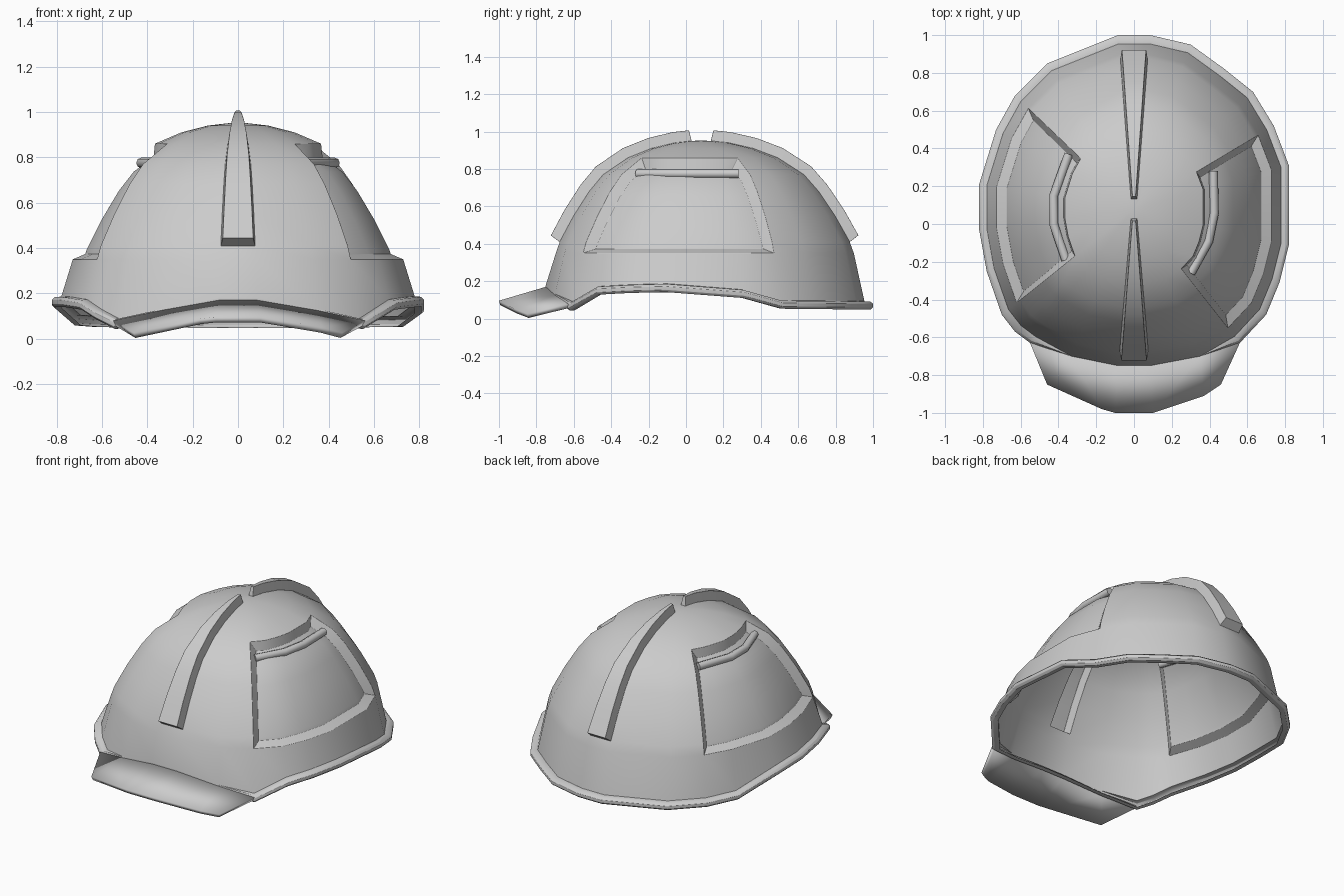
import bpy, bmesh
from mathutils import Vector

if "Cube" in bpy.data.objects:
    bpy.data.objects.remove(bpy.data.objects["Cube"])

CY = 0.08  # centre of the dome, all columns radiate from here

# Rim outline seen from above, clockwise from the back
RIGHT = [(.085, 1.0), (.3, .95), (.48, .82), (.63, .70), (.74, .52), (.82, .31), (.82, -.11),
         (.77, -.31), (.70, -.48), (.56, -.63), (.35, -.70), (.085, -.75)]
LEFT = [(-.085, -.75), (-.33, -.70), (-.55, -.63), (-.63, -.57), (-.70, -.48), (-.78, -.25),
        (-.82, -.03), (-.82, .21), (-.73, .50), (-.63, .68), (-.46, .85), (-.085, 1.0)]
OUTLINE = RIGHT + LEFT
# Dome profile: radius ratio and height
DOME = [(.935, .35), (.91, .41), (.82, .55), (.72, .68), (.63, .77), (.47, .86),
        (.32, .91), (.17, .94), (.06, .95)]
# Rim height along y
RIM_Z = [(-.75, .17), (-.70, .125), (-.63, .08), (-.57, .12), (-.48, .165), (-.2, .18),
         (.2, .175), (.3, .15), (.52, .09), (1.0, .085)]


def rim_z(y):
    for (y0, z0), (y1, z1) in zip(RIM_Z, RIM_Z[1:]):
        if y <= y1:
            return z0 + (z1 - z0) * max(0, y - y0) / (y1 - y0)
    return RIM_Z[-1][1]


def finish(obj, angle):
    bpy.ops.object.select_all(action='DESELECT')
    obj.select_set(True)
    bpy.context.view_layer.objects.active = obj
    bpy.ops.object.shade_smooth_by_angle(angle=angle)


def make_object(name, bm):
    mesh = bpy.data.meshes.new(name)
    bm.to_mesh(mesh)
    bm.free()
    obj = bpy.data.objects.new(name, mesh)
    bpy.context.collection.objects.link(obj)
    return obj


# Shell: rim lip rows, then dome rows, then the crown
bm = bmesh.new()
n = len(OUTLINE)


def ring_point(i, ratio, z):
    x, y = OUTLINE[i]
    px = x * ratio
    if abs(x) < .1 and ratio < .93:          # ridge columns narrow toward the crown
        px = (.012 + .07 * ratio) * (1 if x > 0 else -1)
    return bm.verts.new((px, CY + (y - CY) * ratio, z))


rings = []
for ratio, dz in [(.95, -.035), (.985, -.037), (1, -.025), (1, -.006), (.985, .006)]:
    rings.append([ring_point(i, ratio if y > -.65 or dz < -.03 else 1, rim_z(y) + dz)
                  for i, (x, y) in enumerate(OUTLINE)])
base = [.95 if y > -.65 else 1 for x, y in OUTLINE]
rings.append([ring_point(i, base[i], rim_z(OUTLINE[i][1]) + .008) for i in range(n)])
first_dome = len(rings)
for ratio, z in DOME:
    rings.append([ring_point(i, ratio * base[i], z) for i in range(n)])
grid = {}
for r in range(len(rings) - 1):
    for i in range(n):
        j = (i + 1) % n
        grid[r, i] = bm.faces.new((rings[r][i], rings[r + 1][i], rings[r + 1][j], rings[r][j]))
apex = bm.verts.new((0, CY, .953))
for i in range(n):
    bm.faces.new((rings[-1][i], apex, rings[-1][(i + 1) % n]))
bm.normal_update()


def press(rows, cols, thickness, depth):
    faces = [grid[first_dome + r, c] for r in rows for c in cols]
    bmesh.ops.inset_region(bm, faces=faces, thickness=thickness, depth=depth, use_even_offset=True)
    bm.normal_update()


# Recessed side panels and raised front and back ridges
press(range(0, 5), range(4, 9), .04, -.045)
press(range(0, 5), range(16, 21), .04, -.045)
press(range(1, 8), [11], .008, .058)
press(range(1, 8), [23], .008, .058)
shell = make_object("helmet_shell", bm)
bev = shell.modifiers.new("soft_edges", 'BEVEL')
bev.width, bev.segments, bev.limit_method, bev.angle_limit = .01, 2, 'ANGLE', .7
finish(shell, .8)

# Brim
inner = [(-.55, -.63, .08), (-.34, -.70, .125), (-.085, -.75, .17),
         (.085, -.75, .17), (.35, -.70, .125), (.56, -.63, .08)]
outer = [(-.46, -.85, .026), (-.17, -.98, .088), (-.1, -1.0, .096),
         (.1, -1.0, .096), (.37, -.91, .05), (.46, -.85, .026)]
bm = bmesh.new()
a = [bm.verts.new(p) for p in inner]
b = [bm.verts.new(p) for p in outer]
for i in range(5):
    bm.faces.new((b[i], b[i + 1], a[i + 1], a[i]))
brim = make_object("brim", bm)
sol = brim.modifiers.new("thickness", 'SOLIDIFY')
sol.thickness, sol.offset = .025, -1
finish(brim, .6)


# Vent lips along the top of each side panel
def vent_lip(name, points):
    curve = bpy.data.curves.new(name, 'CURVE')
    curve.dimensions = '3D'
    curve.bevel_depth, curve.bevel_resolution, curve.use_fill_caps = .024, 2, True
    spline = curve.splines.new('POLY')
    spline.points.add(len(points) - 1)
    for p, (x, y) in zip(spline.points, points):
        p.co = (x, y, .775, 1)
    obj = bpy.data.objects.new(name, curve)
    bpy.context.collection.objects.link(obj)


vent_lip("vent_lip_right", [(.30, -.26), (.395, -.09), (.425, .06), (.42, .28)])
vent_lip("vent_lip_left", [(-.36, -.19), (-.425, 0), (-.425, .15), (-.345, .37)])
